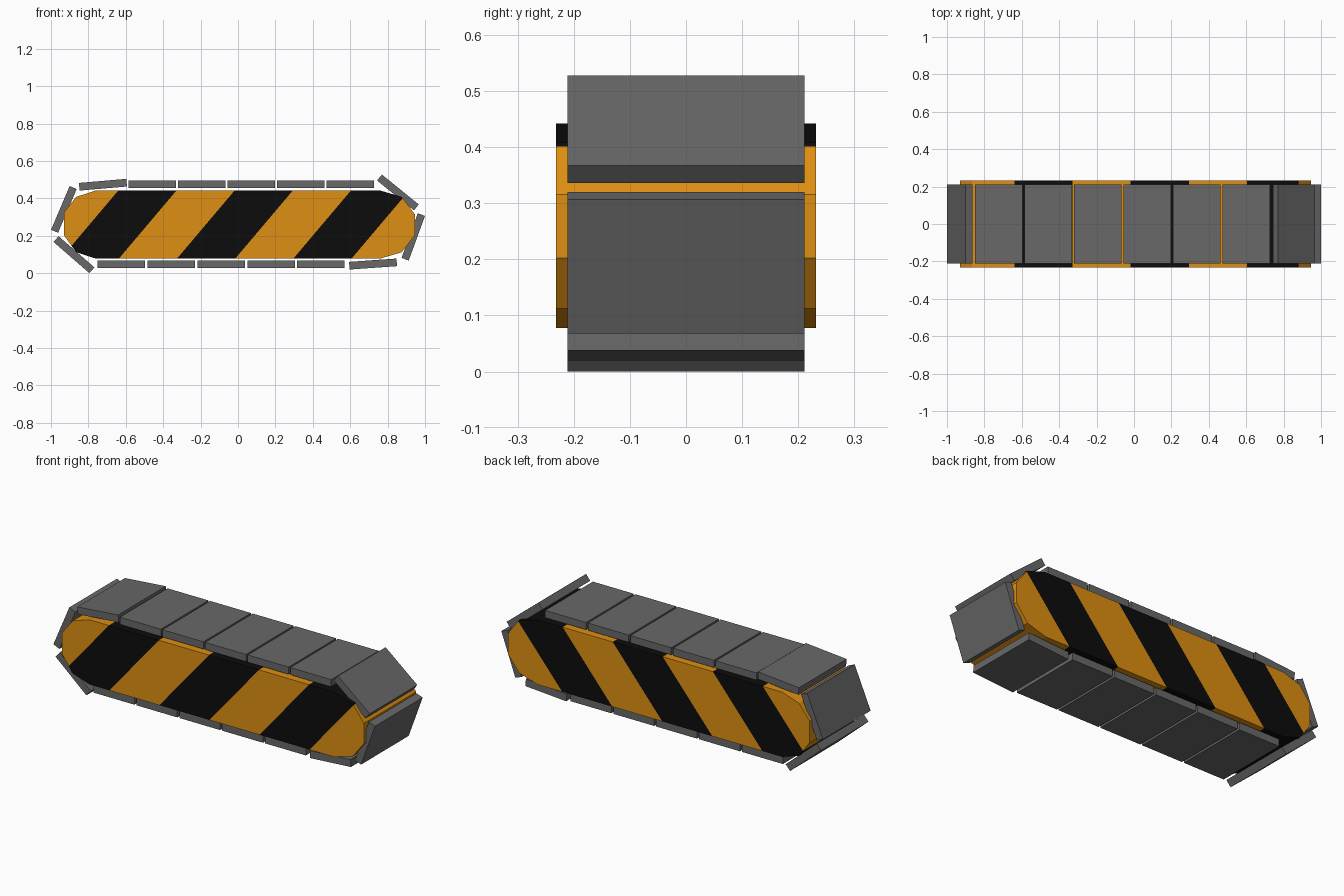
import bpy, bmesh, math
from mathutils import Vector, Matrix

if "Cube" in bpy.data.objects:
    bpy.data.objects.remove(bpy.data.objects["Cube"])


def material(name, rgb):
    m = bpy.data.materials.new(name)
    m.diffuse_color = (*rgb, 1)
    m.use_nodes = True
    m.node_tree.nodes["Principled BSDF"].inputs["Base Color"].default_value = m.diffuse_color
    return m


ORANGE = material("hazard_orange", (0.73, 0.275, 0.006))
BLACK = material("hazard_black", (0.0037, 0.0037, 0.0037))
GREY = material("plate_grey", (0.138, 0.138, 0.138))


def finish(bm, name, mats):
    bmesh.ops.recalc_face_normals(bm, faces=bm.faces[:])
    me = bpy.data.meshes.new(name)
    bm.to_mesh(me)
    bm.free()
    for m in mats:
        me.materials.append(m)
    ob = bpy.data.objects.new(name, me)
    bpy.context.collection.objects.link(ob)
    return ob


# Striped body: side profile extruded across the width
Z0, Z1, HALF_W = 0.078, 0.442, 0.232
profile = [(-0.76, Z0), (0.76, Z0), (0.875, 0.112), (0.945, 0.202), (0.945, 0.316),
           (0.875, 0.408), (0.76, Z1), (-0.76, Z1), (-0.865, 0.408),
           (-0.93, 0.325), (-0.93, 0.202), (-0.865, 0.112)]
bm = bmesh.new()
face = bm.faces.new([bm.verts.new((x, -HALF_W, z)) for x, z in profile])
ext = bmesh.ops.extrude_face_region(bm, geom=[face])
bmesh.ops.translate(bm, vec=(0, 2 * HALF_W, 0),
                    verts=[v for v in ext["geom"] if isinstance(v, bmesh.types.BMVert)])

# Diagonal stripes: cut the body with slanted planes, colour alternate bands
PITCH, START = 0.311, -0.948
SLOPE = 0.308 / (Z1 - Z0)
for k in range(6):
    bmesh.ops.bisect_plane(bm, geom=bm.verts[:] + bm.edges[:] + bm.faces[:],
                           plane_co=(START + k * PITCH, 0, Z0),
                           plane_no=Vector((1, 0, -SLOPE)).normalized())
for f in bm.faces:
    c = f.calc_center_median()
    band = math.floor((c.x - SLOPE * (c.z - Z0) - START) / PITCH)
    f.material_index = 1 if band % 2 == 0 else 0
finish(bm, "striped_body", [ORANGE, BLACK])

# Track plates: (x, z, tilt in degrees) around the body
plates = [(-0.459 + 0.2648 * i, 0.475, 0) for i in range(5)]       # top run
plates += [(-0.623 + 0.2665 * i, 0.048, 0) for i in range(5)]      # bottom run
plates += [(-0.722, 0.473, 4.9), (0.855, 0.4315, -39), (0.937, 0.194, 70),
           (0.722, 0.049, 4), (-0.931, 0.341, 67), (-0.877, 0.099, -41)]
for i, (x, z, tilt) in enumerate(plates):
    bm = bmesh.new()
    bmesh.ops.create_cube(bm, size=1, matrix=Matrix.Translation((x, 0, z))
                          @ Matrix.Rotation(-math.radians(tilt), 4, 'Y')
                          @ Matrix.Diagonal((0.254, 0.423, 0.041, 1)))
    finish(bm, f"track_plate_{i + 1}", [GREY])
